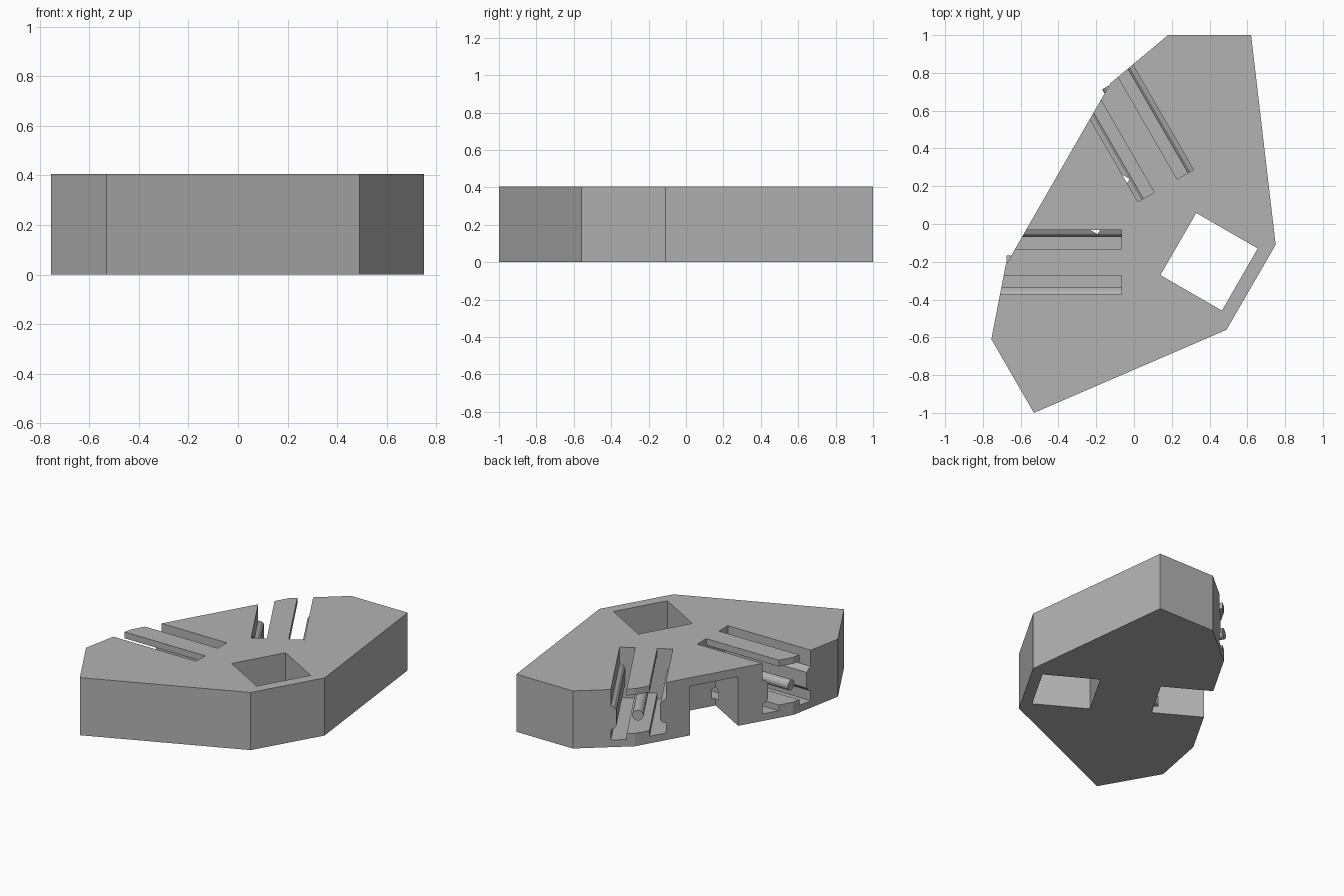
import bpy, bmesh, math
from mathutils import Matrix, Vector

if "Cube" in bpy.data.objects:
    bpy.data.objects.remove(bpy.data.objects["Cube"])

H = 0.405
grey = bpy.data.materials.new("plain_grey")
grey.diffuse_color = (0.45, 0.45, 0.45, 1)
grey.use_nodes = True
grey.node_tree.nodes["Principled BSDF"].inputs["Base Color"].default_value = grey.diffuse_color


def prism(name, pts, depth, matrix=Matrix.Identity(4)):
    """Extrude a 2D profile along its local z, then place it."""
    bm = bmesh.new()
    face = bm.faces.new([bm.verts.new((x, y, 0)) for x, y in pts])
    out = bmesh.ops.extrude_face_region(bm, geom=[face])
    top = [v for v in out["geom"] if isinstance(v, bmesh.types.BMVert)]
    bmesh.ops.translate(bm, vec=(0, 0, depth), verts=top)
    bmesh.ops.transform(bm, matrix=matrix, verts=bm.verts)
    bmesh.ops.recalc_face_normals(bm, faces=bm.faces)
    me = bpy.data.meshes.new(name)
    bm.to_mesh(me)
    bm.free()
    me.materials.append(grey)
    ob = bpy.data.objects.new(name, me)
    bpy.context.collection.objects.link(ob)
    return ob


# Solid block
outline = [(0.18, 1), (0.62, 1), (0.75, -0.11), (0.49, -0.56), (-0.53, -1),
           (-0.755, -0.61), (-0.68, -0.22), (-0.125, 0.745)]
body = prism("block", outline, H)


def square(name, centre, a, b, z0, z1):
    """Upright box cutter turned to match the slanted side."""
    m = Matrix.Translation((*centre, z0)) @ Matrix.Rotation(math.radians(-30), 4, 'Z')
    return prism(name, [(-a, -b), (a, -b), (a, b), (-a, b)], z1 - z0, m)


# Through hole and the underside notch in the slanted side
cutters = [square("hole_cutter", (0.3975, -0.20), 0.188, 0.19, -0.1, 0.6)]
edge = Vector((-0.4025, 0.2625))
inward = Vector((math.cos(math.radians(-30)), math.sin(math.radians(-30))))
cutters.append(square("notch_cutter", edge + inward * 0.14, 0.2, 0.169, -0.1, 0.345))

# Channel profile: two slots around a hanging bar, ribbed walls, raised floor
half = [(0.07, 0.36), (0.07, 0.5), (0.17, 0.5), (0.17, 0.29), (0.15, 0.28), (0.135, 0.26),
        (0.135, 0.15), (0.15, 0.13), (0.17, 0.12), (0.17, 0.05), (0.07, 0.05), (0.07, 0.09)]
profile = half + [(-t, z) for t, z in reversed(half)]

# Two channels, the second turned by 60 degrees, each with a round rod
for i, (cx, cy, ang) in enumerate([(-0.065, -0.2025, 0), (0.1675, 0.2025, -60)]):
    # local x -> side, local y -> up, local z -> outward
    axes = Matrix(((0, 0, -1, 0), (1, 0, 0, 0), (0, 1, 0, 0), (0, 0, 0, 1)))
    m = Matrix.Translation((cx, cy, 0)) @ Matrix.Rotation(math.radians(ang), 4, 'Z') @ axes
    cutters.append(prism(f"channel_cutter_{i + 1}", profile, 1.0, m))
    ring = [(0.036 * math.cos(k * math.tau / 24), 0.215 + 0.036 * math.sin(k * math.tau / 24))
            for k in range(24)]
    rod = prism(f"rod_{i + 1}", ring, 0.63, m @ Matrix.Translation((0, 0, -0.02)))
    bpy.context.view_layer.objects.active = rod
    rod.select_set(True)
    bpy.ops.object.shade_smooth_by_angle()
    rod.select_set(False)

# Cut everything out of the block
for c in cutters:
    mod = body.modifiers.new(c.name, 'BOOLEAN')
    mod.operation = 'DIFFERENCE'
    mod.solver = 'EXACT'
    mod.object = c
bpy.context.view_layer.objects.active = body
body.select_set(True)
for mod in list(body.modifiers):
    bpy.ops.object.modifier_apply(modifier=mod.name)
for c in cutters:
    bpy.data.objects.remove(c)
